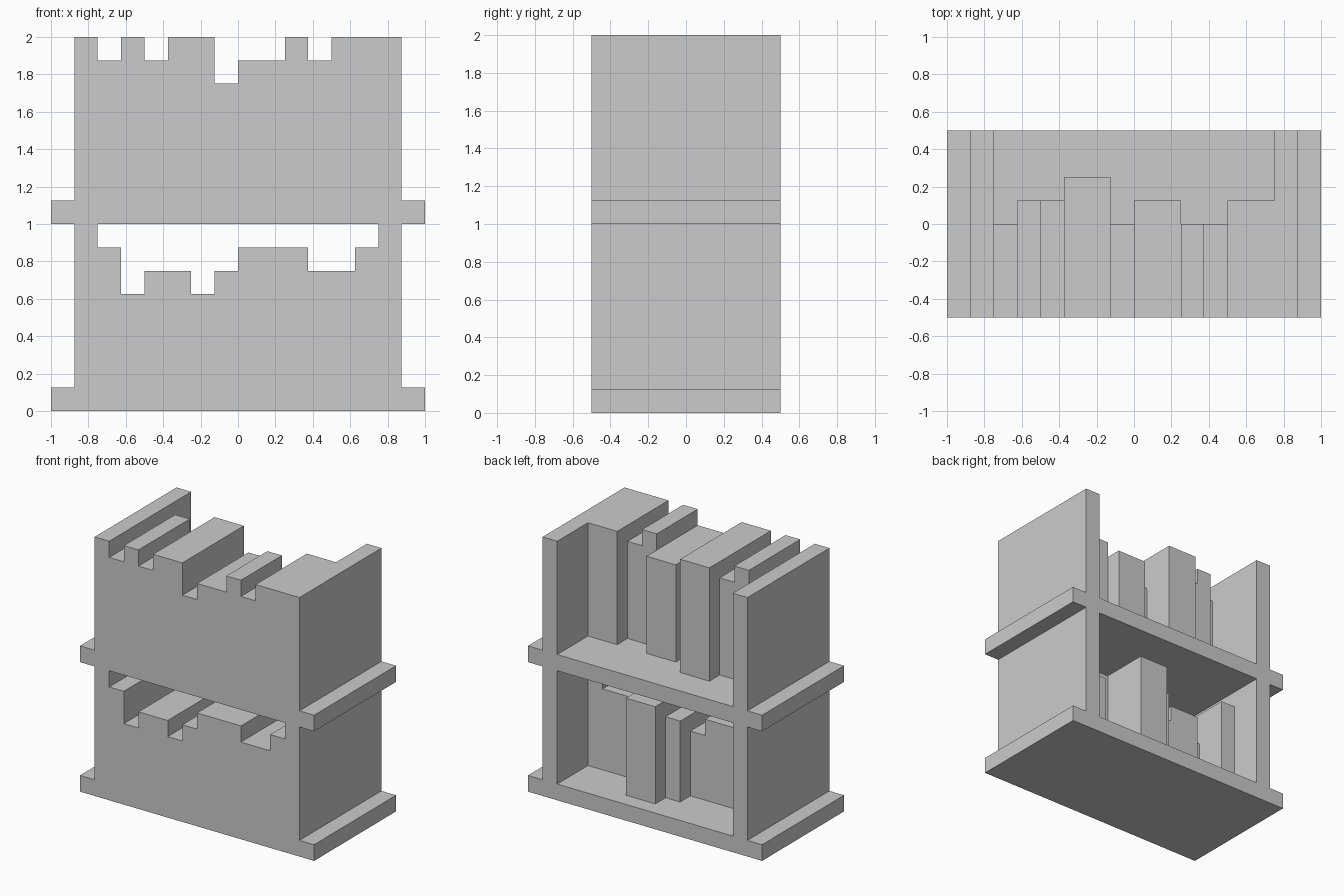
import bpy
import bmesh
from mathutils import Matrix, Vector

if "Cube" in bpy.data.objects:
    bpy.data.objects.remove(bpy.data.objects["Cube"])

U = 0.125        # every size is a multiple of this unit
FRONT = -0.5     # shared front plane


def box(name, lo, hi):
    """Axis-aligned box between two corners."""
    lo, hi = Vector(lo), Vector(hi)
    bm = bmesh.new()
    matrix = Matrix.Translation((lo + hi) / 2) @ Matrix.Diagonal((*(hi - lo), 1))
    bmesh.ops.create_cube(bm, size=1, matrix=matrix)
    mesh = bpy.data.meshes.new(name)
    bm.to_mesh(mesh)
    bm.free()
    obj = bpy.data.objects.new(name, mesh)
    bpy.context.collection.objects.link(obj)
    return obj


# Books from left to right: (width, top above the tier's base, back y), in units
lower_books = [(1, 7, 2), (1, 5, 0), (2, 6, 1), (1, 5, 1), (1, 6, 2),
               (2, 7, 3), (1, 7, 0), (2, 6, 1), (1, 7, 1)]
upper_books = [(1, 7, 0), (1, 8, 1), (1, 7, 1), (2, 8, 2), (1, 6, 0),
               (2, 7, 1), (1, 8, 0), (1, 7, 0), (2, 8, 1)]

for tier, base, books in (("lower", 0, lower_books), ("upper", 1, upper_books)):
    # Shelf board
    box(f"{tier}_shelf", (-1, FRONT, base), (1, 0.5, base + U))

    # Side panels
    for side, x in (("left", -0.875), ("right", 0.75)):
        box(f"{tier}_{side}_panel", (x, FRONT, base + U), (x + U, 0.5, base + 1))

    # Row of books, packed between the panels
    x = -0.75
    for i, (width, top, back) in enumerate(books, 1):
        box(f"{tier}_book_{i}", (x, FRONT, base + U),
            (x + width * U, back * U, base + top * U))
        x += width * U
